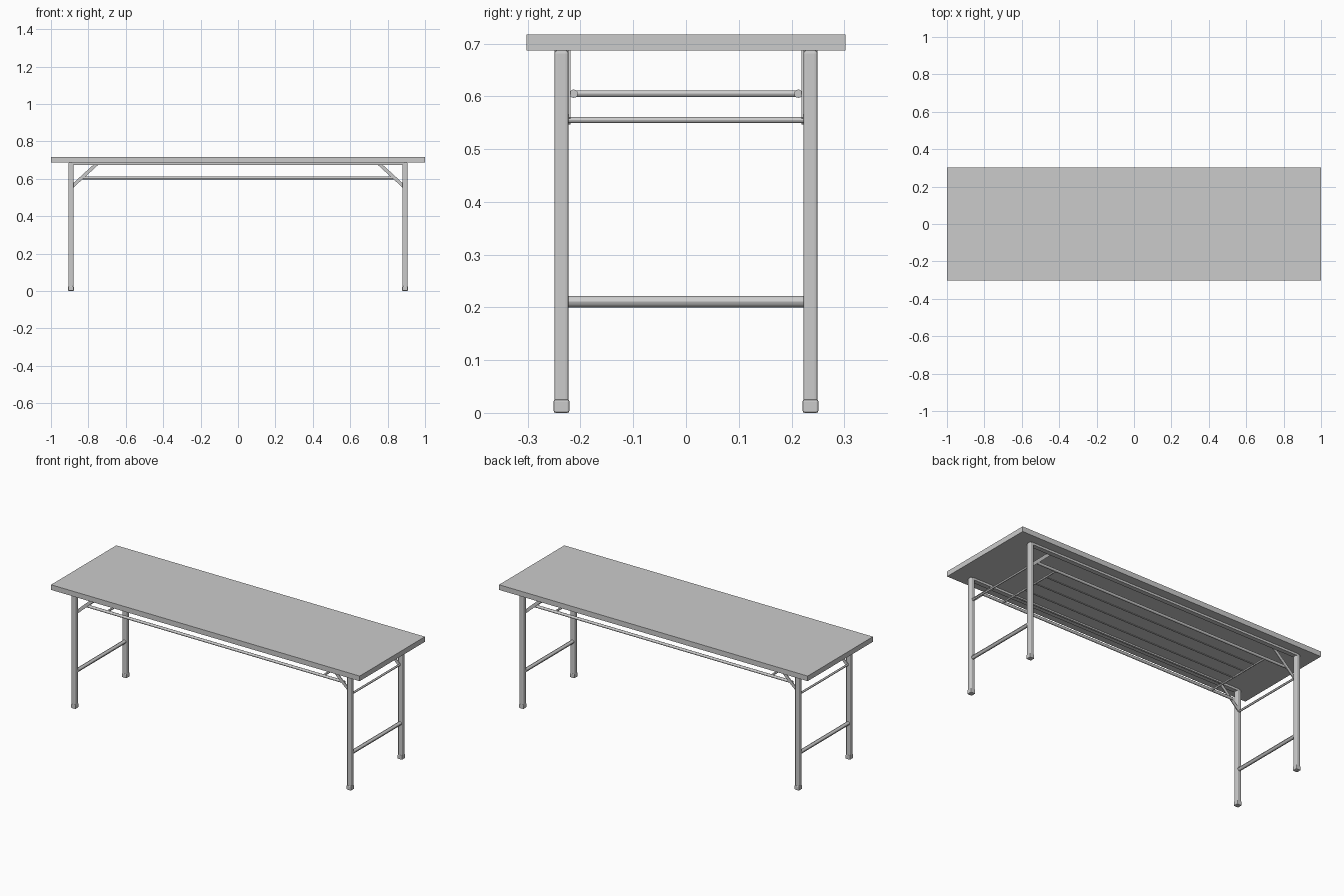
import bpy
from mathutils import Vector

cube = bpy.data.objects.get("Cube")
if cube:
    bpy.data.objects.remove(cube, do_unlink=True)

grey = bpy.data.materials.new("plain grey")
grey.use_nodes = True
colour = (0.6, 0.6, 0.6, 1)
grey.diffuse_color = colour
grey.node_tree.nodes["Principled BSDF"].inputs["Base Color"].default_value = colour


def box(name, centre, size, bevel=0, segments=2):
    bpy.ops.mesh.primitive_cube_add(size=1, location=centre)
    ob = bpy.context.object
    ob.name = name
    ob.scale = size
    bpy.ops.object.transform_apply(location=False, rotation=False, scale=True)
    ob.data.materials.append(grey)
    if bevel:
        mod = ob.modifiers.new("rounded edges", 'BEVEL')
        mod.width = bevel
        mod.segments = segments
    return ob


def rod(name, start, end, radius, sides=12):
    a, b = Vector(start), Vector(end)
    bpy.ops.mesh.primitive_cylinder_add(vertices=sides, radius=radius,
                                        depth=(b - a).length, location=(a + b) / 2)
    ob = bpy.context.object
    ob.name = name
    ob.rotation_euler = (b - a).to_track_quat('Z', 'Y').to_euler()
    ob.data.materials.append(grey)
    bpy.ops.object.shade_smooth_by_angle()
    return ob


UNDER, LEG_X, LEG_Y, SHELF_Z = 0.687, 0.893, 0.236, 0.605

box("table_top", (0, 0, 0.702), (2, 0.604, 0.03))

for sy, side in ((-1, "front"), (1, "back")):
    # Rail under the top and outer rod of the shelf
    box(side + "_top_rail", (0, sy * LEG_Y, 0.681), (2 * LEG_X, 0.027, 0.013))
    rod(side + "_shelf_rail", (-0.84, sy * 0.213, SHELF_Z), (0.84, sy * 0.213, SHELF_Z), 0.008)
    for sx, end in ((-1, "right"), (1, "left")):
        tag = side + "_" + end
        # Square tube leg with a slightly wider foot cap
        leg = box(tag + "_leg", (sx * LEG_X, sy * LEG_Y, UNDER / 2 + 0.005),
                  (0.027, 0.027, UNDER - 0.01), 0.006, 3)
        box(tag + "_foot", (sx * LEG_X, sy * LEG_Y, 0.013), (0.03, 0.03, 0.026), 0.004)
        # Flat diagonal brace
        low, high = Vector((sx * 0.893, 0, 0.553)), Vector((sx * 0.752, 0, 0.682))
        brace = box(tag + "_brace", (low + high) / 2 + Vector((0, sy * 0.2205, 0)),
                    (0.018, 0.004, (high - low).length))
        brace.rotation_euler = (high - low).to_track_quat('Z', 'Y').to_euler()
        brace.rotation_euler = (0, (high - low).xz.angle_signed(Vector((0, 1))) * -1, 0)

for sx, end in ((-1, "right"), (1, "left")):
    # Cross bars between the legs and across the shelf
    rod(end + "_stretcher", (sx * LEG_X, -0.223, 0.211), (sx * LEG_X, 0.223, 0.211), 0.011)
    rod(end + "_pivot_rod", (sx * LEG_X, -0.223, 0.555), (sx * LEG_X, 0.223, 0.555), 0.006)
    rod(end + "_shelf_crossbar", (sx * 0.7, -0.213, SHELF_Z), (sx * 0.7, 0.213, SHELF_Z), 0.006)

# Inner rods of the shelf
for i in range(4):
    y = -0.129 + 0.086 * i
    rod("shelf_rod_%d" % (i + 1), (-0.7, y, SHELF_Z), (0.7, y, SHELF_Z), 0.004, 8)
